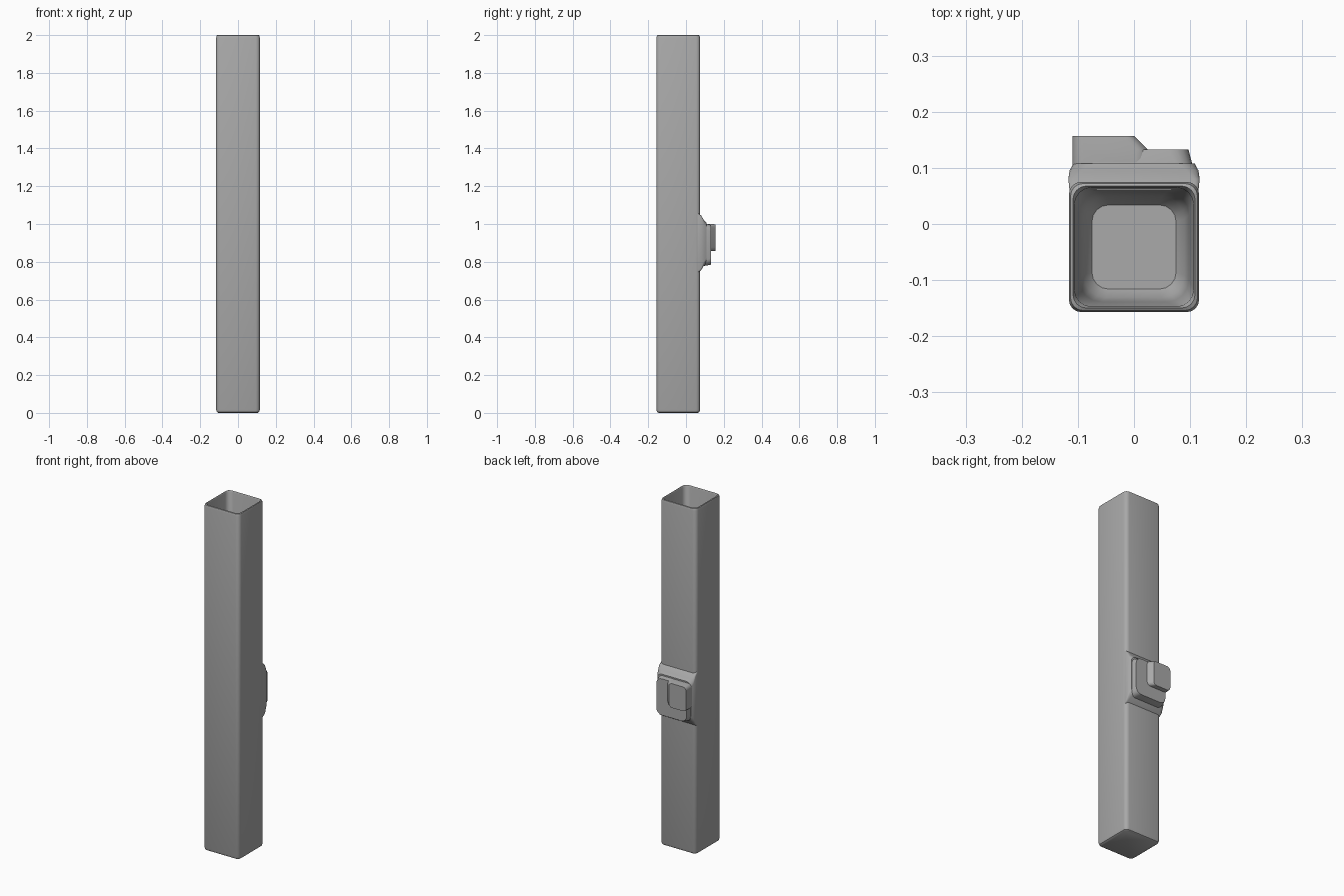
import bpy, bmesh, math
from mathutils import Vector

cube = bpy.data.objects.get("Cube")
if cube:
    bpy.data.objects.remove(cube, do_unlink=True)

grey = bpy.data.materials.new("plain grey")
grey.use_nodes = True
colour = (0.4, 0.4, 0.4, 1)
grey.diffuse_color = colour
grey.node_tree.nodes["Principled BSDF"].inputs["Base Color"].default_value = colour


def rounded(cx, cy, hx, hy, r, steps=4):
    """Counter-clockwise outline of a rounded rectangle."""
    pts = []
    for k, (sx, sy) in enumerate(((1, 1), (-1, 1), (-1, -1), (1, -1))):
        for i in range(steps + 1):
            a = math.pi / 2 * (k + i / steps)
            pts.append((cx + sx * (hx - r) + r * math.cos(a),
                        cy + sy * (hy - r) + r * math.sin(a)))
    return pts


def loft(name, rings):
    """Skin matching rings of points and cap both ends."""
    bm = bmesh.new()
    loops = [[bm.verts.new(p) for p in ring] for ring in rings]
    n = len(loops[0])
    for a, b in zip(loops, loops[1:]):
        for i in range(n):
            j = (i + 1) % n
            bm.faces.new((a[i], a[j], b[j], b[i]))
    bm.faces.new(loops[0])
    bm.faces.new(loops[-1])
    bmesh.ops.recalc_face_normals(bm, faces=bm.faces)
    mesh = bpy.data.meshes.new(name)
    bm.to_mesh(mesh)
    bm.free()
    mesh.materials.append(grey)
    obj = bpy.data.objects.new(name, mesh)
    bpy.context.collection.objects.link(obj)
    bpy.ops.object.select_all(action="DESELECT")
    obj.select_set(True)
    bpy.context.view_layer.objects.active = obj
    bpy.ops.object.shade_smooth_by_angle(angle=math.radians(35))
    return obj


# Hollow square tube: up the outside, over the rim, down to a rounded floor
CY = -0.041
sections = [(0, 0.104, 0.014), (0.005, 0.112, 0.02), (0.018, 0.116, 0.022),
            (1.985, 0.116, 0.022), (1.997, 0.113, 0.022), (2.0, 0.109, 0.025),
            (1.99, 0.106, 0.03), (0.10, 0.098, 0.04), (0.04, 0.09, 0.04),
            (0.02, 0.075, 0.03)]
loft("square_tube", [[(x, y, z) for x, y in rounded(0, CY, h, h, r)]
                     for z, h, r in sections])


def back_part(name, layers):
    """Loft rounded rectangles in the x-z plane, stepping outward along y."""
    return loft(name, [[(x, y, z) for x, z in rounded(cx, cz, hx, hz, r)]
                       for y, cx, cz, hx, hz, r in layers])


# Flared collar on the back
back_part("back_collar", [(0.06, 0, 0.9, 0.115, 0.16, 0.008),
                          (0.08, 0, 0.9, 0.117, 0.145, 0.01),
                          (0.095, 0, 0.9, 0.115, 0.12, 0.02),
                          (0.108, 0, 0.9, 0.108, 0.108, 0.03)])

# Block standing on the collar
back_part("back_block", [(0.09, 0, 0.89, 0.106, 0.112, 0.03),
                         (0.11, 0, 0.89, 0.103, 0.11, 0.03),
                         (0.133, 0, 0.89, 0.097, 0.105, 0.035)])

# Raised pad with one sloping edge
back_part("raised_pad", [(0.10, -0.043, 0.928, 0.067, 0.072, 0.02),
                         (0.133, -0.043, 0.928, 0.067, 0.072, 0.02),
                         (0.157, -0.055, 0.928, 0.055, 0.07, 0.02)])
